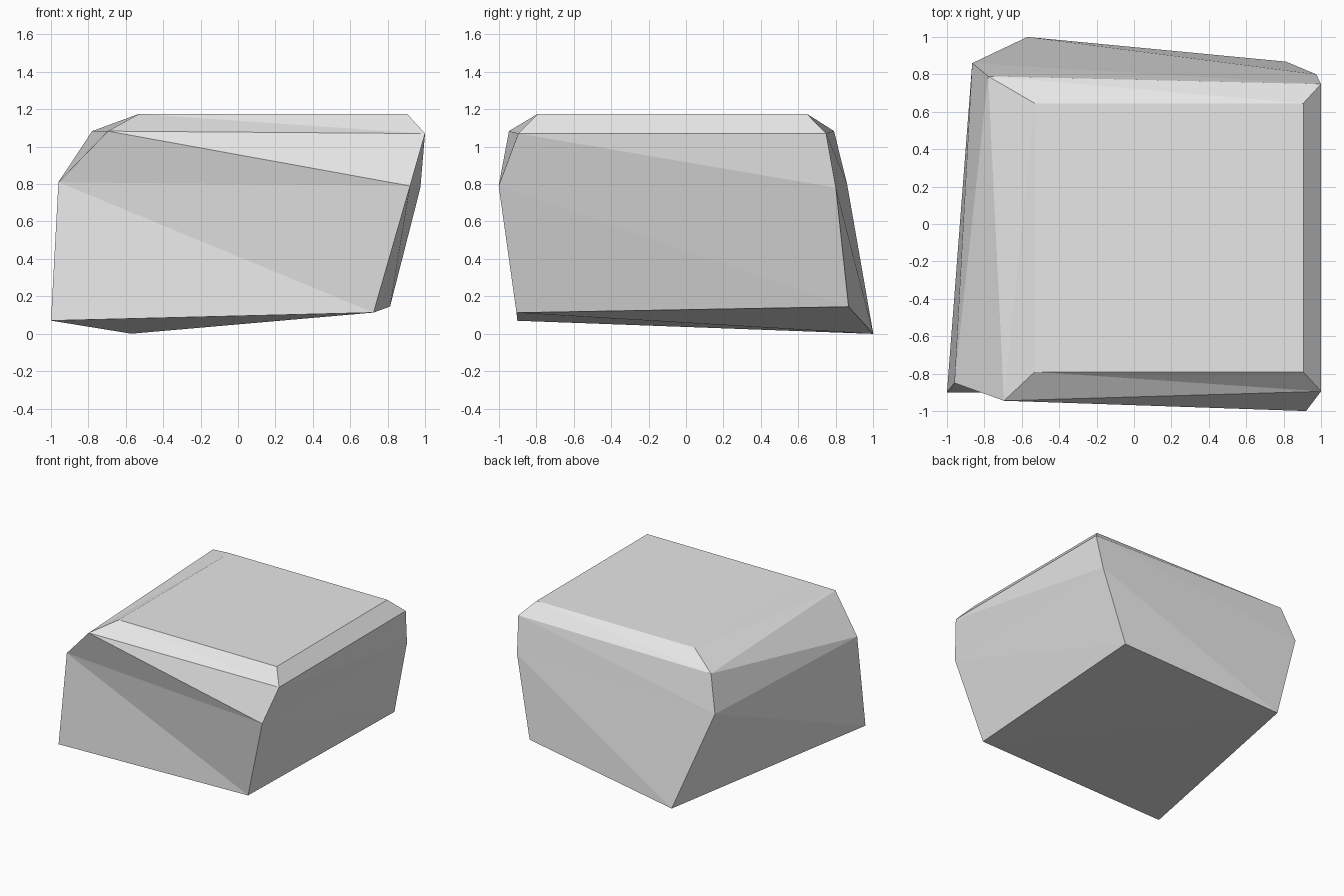
import bpy
import bmesh

default_cube = bpy.data.objects.get("Cube")
if default_cube:
    bpy.data.objects.remove(default_cube, do_unlink=True)


def make_material(name, color):
    material = bpy.data.materials.new(name)
    material.use_nodes = True
    material.diffuse_color = color
    for node in material.node_tree.nodes:
        if node.type == 'BSDF_PRINCIPLED':
            node.inputs["Base Color"].default_value = color
    return material


def loft_block(name, rings, material):
    """Join four-cornered rings, bottom to top, into a closed faceted block."""
    bm = bmesh.new()
    loops = [[bm.verts.new(corner) for corner in ring] for ring in rings]
    # Side facets, each split into two triangles
    for lower, upper in zip(loops, loops[1:]):
        for i in range(len(lower)):
            j = (i + 1) % len(lower)
            bm.faces.new((lower[i], lower[j], upper[i]))
            bm.faces.new((lower[j], upper[j], upper[i]))
    # Creased underside and flat top
    front_left, front_right, back_right, back_left = loops[0]
    bm.faces.new((front_left, back_left, front_right))
    bm.faces.new((front_right, back_left, back_right))
    bm.faces.new(loops[-1])
    bmesh.ops.recalc_face_normals(bm, faces=bm.faces[:])

    mesh = bpy.data.meshes.new(name)
    bm.to_mesh(mesh)
    bm.free()
    mesh.materials.append(material)
    block = bpy.data.objects.new(name, mesh)
    bpy.context.collection.objects.link(block)
    return block


# Corner rings of the rock, going round from the front at -x
base = [(-1.0, -0.90, 0.07), (0.725, -0.905, 0.113),
        (0.813, 0.868, 0.145), (-0.57, 1.0, 0.0)]
waist = [(-0.96, -0.85, 0.81), (0.92, -1.0, 0.79),
         (0.975, 0.80, 0.78), (-0.865, 0.86, 0.80)]
shoulder = [(-0.695, -0.945, 1.083), (1.0, -0.895, 1.07),
            (1.0, 0.748, 1.07), (-0.78, 0.79, 1.083)]
crown = [(x, y, 1.175) for x, y in
         ((-0.53, -0.79), (0.905, -0.79), (0.905, 0.645), (-0.53, 0.645))]

stone = make_material("light grey stone", (0.8, 0.8, 0.8, 1.0))
loft_block("rock", [base, waist, shoulder, crown], stone)
